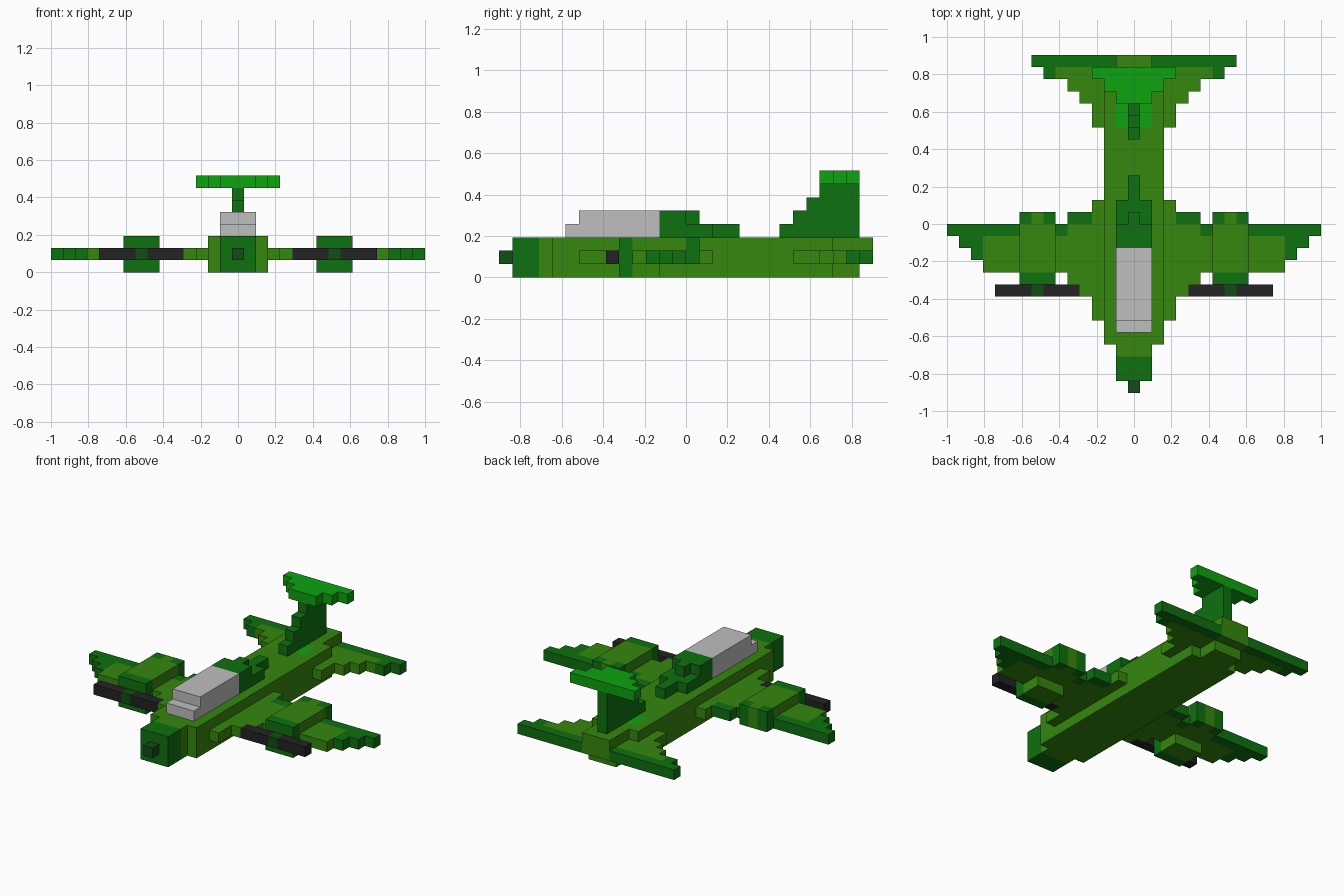
import bpy, bmesh
from mathutils import Vector

cube = bpy.data.objects.get("Cube")
if cube:
    bpy.data.objects.remove(cube, do_unlink=True)

U = 2 / 31  # edge of one block


# Materials, given as display colours and converted to linear
def material(name, rgb):
    col = [((c / 255 + 0.055) / 1.055) ** 2.4 for c in rgb] + [1.0]
    m = bpy.data.materials.new(name)
    m.use_nodes = True
    m.diffuse_color = col
    bsdf = next(n for n in m.node_tree.nodes if n.type == 'BSDF_PRINCIPLED')
    bsdf.inputs["Base Color"].default_value = col
    bsdf.inputs["Roughness"].default_value = 0.9
    return m


OLIVE = material("olive_green", (54, 135, 14))
DARK = material("dark_green", (14, 113, 16))
BRIGHT = material("bright_green", (14, 163, 16))
DEEP = material("deep_green", (16, 77, 20))
GREY = material("canopy_grey", (191, 191, 191))
BLACK = material("propeller_black", (35, 35, 35))

DIRS = [Vector(d) for d in ((1, 0, 0), (-1, 0, 0), (0, 1, 0),
                            (0, -1, 0), (0, 0, 1), (0, 0, -1))]


def build(name, boxes, side=0):
    """Make a stepped block shell. Each box is (x range, y range, z range, colour)
    in block units; x is mirrored when side is 0, later boxes repaint earlier ones."""
    cells = {}
    for (x0, x1), (y0, y1), (z0, z1), mat in boxes:
        for x in range(x0, x1):
            for y in range(y0, y1):
                for z in range(z0, z1):
                    for s in ((side,) if side else (1, -1)):
                        cells[(s * x, y, z)] = mat
    mats = list(dict.fromkeys(cells.values()))
    bm = bmesh.new()
    for cell, mat in cells.items():
        centre = Vector(cell) + Vector((0, 0.5 - 14, 0.5))
        for d in DIRS:
            if tuple(int(a + b) for a, b in zip(cell, d)) in cells:
                continue
            a = Vector((d.y, d.z, d.x))
            b = d.cross(a)
            corners = [centre + (d + a * p + b * q) / 2
                       for p, q in ((-1, -1), (1, -1), (1, 1), (-1, 1))]
            face = bm.faces.new([bm.verts.new(c * U) for c in corners])
            face.material_index = mats.index(mat)
    bmesh.ops.remove_doubles(bm, verts=bm.verts, dist=U / 100)
    # Merge flat areas of one colour
    bmesh.ops.dissolve_limit(bm, angle_limit=0.02, verts=bm.verts,
                             edges=bm.edges, delimit={'MATERIAL'})
    mesh = bpy.data.meshes.new(name)
    bm.to_mesh(mesh)
    bm.free()
    for m in mats:
        mesh.materials.append(m)
    obj = bpy.data.objects.new(name, mesh)
    bpy.context.collection.objects.link(obj)
    return obj


# Fuselage with dark nose and bright patch at the fin root
build("fuselage", [
    ((0, 2), (1, 27), (0, 3), OLIVE),
    ((0, 3), (4, 25), (0, 3), OLIVE),
    ((0, 2), (27, 28), (1, 3), OLIVE),
    ((0, 2), (1, 3), (0, 3), DARK),
    ((0, 2), (22, 24), (2, 3), BRIGHT),
])
build("nose_tip", [((0, 1), (0, 1), (1, 2), DEEP)])

# Canopy and the stepped spine behind it
build("canopy", [
    ((0, 2), (5, 12), (3, 4), GREY),
    ((0, 2), (6, 12), (4, 5), GREY),
])
build("spine", [
    ((0, 2), (12, 16), (3, 4), DARK),
    ((0, 1), (16, 18), (3, 4), DARK),
    ((0, 2), (12, 14), (4, 5), DARK),
    ((0, 1), (14, 15), (4, 5), DARK),
])

# Stepped fin and the small plane on top of it
build("tail_fin", [((0, 1), (21 + i, 27), (3 + i, 4 + i), DARK) for i in range(4)])
build("top_tailplane", [((0, i + 2), (24 + i, 25 + i), (7, 8), BRIGHT) for i in range(3)])

for side, label in ((1, "left"), (-1, "right")):
    # Wing: swept rows, dark trailing edge and tip
    build(label + "_wing", [
        ((3, 4), (6, 16), (1, 2), OLIVE),
        ((3, 5), (8, 9), (1, 2), OLIVE),
        ((3, 6), (9, 10), (1, 2), OLIVE),
        ((3, 13), (10, 13), (1, 2), OLIVE),
        ((3, 6), (13, 14), (1, 2), OLIVE),
        ((4, 6), (14, 15), (1, 2), DARK),
        ((6, 16), (13, 14), (1, 2), DARK),
        ((13, 15), (12, 13), (1, 2), DARK),
        ((13, 14), (11, 12), (1, 2), DARK),
        ((7, 10), (13, 14), (1, 2), OLIVE),
    ], side)
    # Engine with dark ends
    build(label + "_engine", [
        ((7, 10), (9, 14), (1, 3), OLIVE),
        ((7, 10), (9, 12), (0, 1), OLIVE),
        ((7, 10), (9, 10), (0, 3), DARK),
        ((7, 10), (14, 15), (1, 3), DARK),
        ((8, 9), (14, 15), (1, 3), OLIVE),
    ], side)
    # Propeller bar with hub
    build(label + "_propeller", [
        ((5, 12), (8, 9), (1, 2), BLACK),
        ((8, 9), (8, 9), (1, 2), DEEP),
    ], side)
    # Tailplane, widening towards the back
    build(label + "_tailplane", [
        ((3, 4), (22, 25), (1, 2), OLIVE),
        ((3, 5), (24, 25), (1, 2), OLIVE),
        ((2, 6), (25, 26), (1, 2), OLIVE),
        ((2, 7), (26, 27), (1, 2), OLIVE),
        ((7, 8), (26, 27), (1, 2), DARK),
        ((2, 9), (27, 28), (1, 2), DARK),
    ], side)
